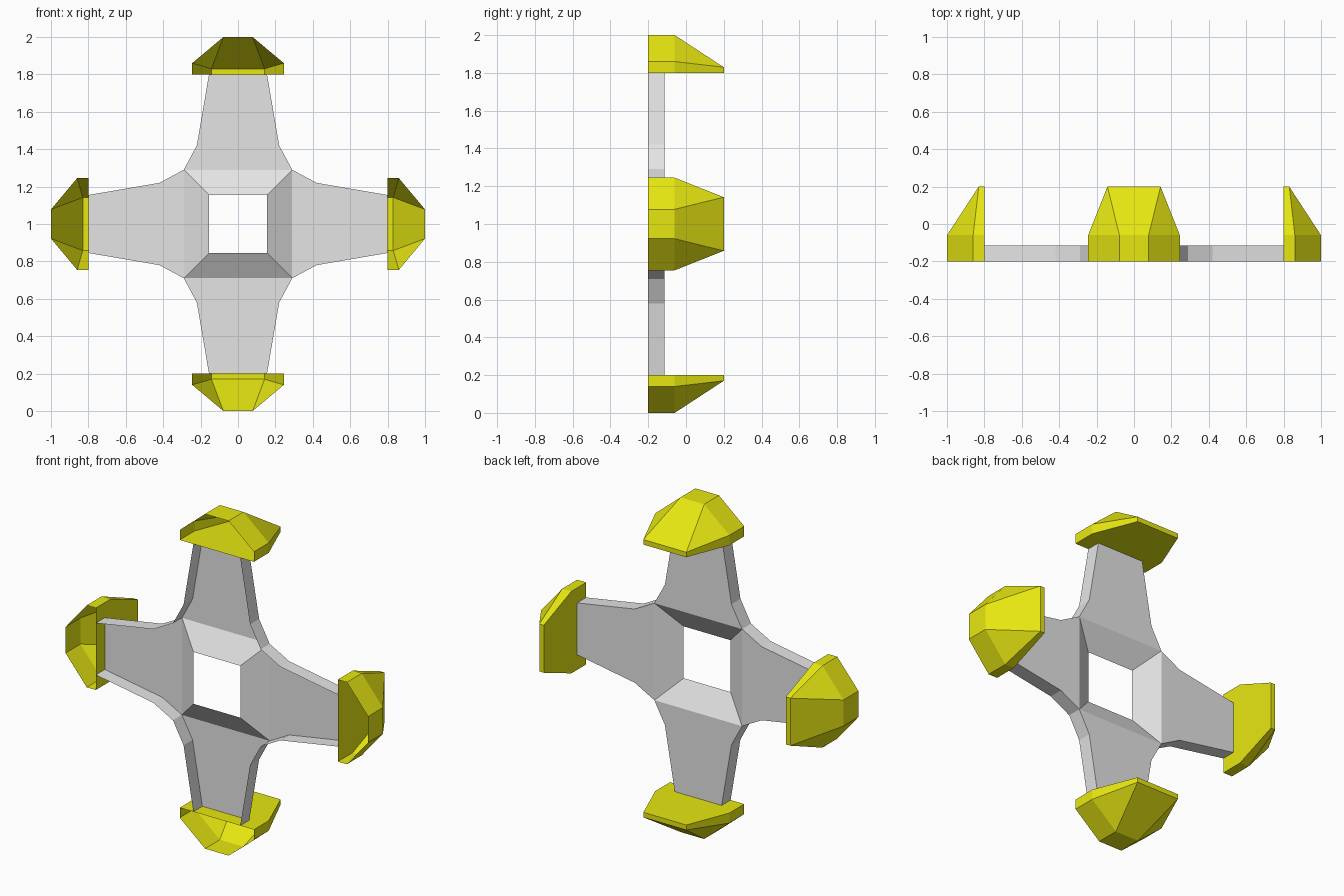
import bpy
import bmesh
import math
from mathutils import Matrix, Vector

cube = bpy.data.objects.get("Cube")
if cube:
    bpy.data.objects.remove(cube, do_unlink=True)

FRONT = -0.2      # open front rim
ARM_BACK = -0.115  # rear skin of the arms
TIP = 0.2         # rear tip of the caps


def material(name, color):
    mat = bpy.data.materials.new(name)
    mat.use_nodes = True
    mat.diffuse_color = color
    mat.node_tree.nodes["Principled BSDF"].inputs["Base Color"].default_value = color
    return mat


grey = material("light grey", (0.78, 0.78, 0.78, 1))
yellow = material("yellow", (0.8, 0.8, 0.006, 1))


def shell(name, faces, inside, angle, mat):
    """Open shell: faces point away from 'inside', then turn about the hub axis."""
    bm = bmesh.new()
    for pts in faces:
        bm.faces.new([bm.verts.new(p) for p in pts])
    bmesh.ops.remove_doubles(bm, verts=bm.verts, dist=0.0001)
    bm.normal_update()
    for f in bm.faces:
        if f.normal.dot(f.calc_center_median() - Vector(inside)) < 0:
            f.normal_flip()
    bm.transform(Matrix.Translation((0, 0, 1)) @ Matrix.Rotation(angle, 4, 'Y'))
    mesh = bpy.data.meshes.new(name)
    bm.to_mesh(mesh)
    bm.free()
    mesh.materials.append(mat)
    obj = bpy.data.objects.new(name, mesh)
    bpy.context.collection.objects.link(obj)


def mirrored(pts):
    return [(x, y, -z) for x, y, z in pts]


def bridge(pts):
    """Close a chain of points with its mirror image across the middle."""
    return pts + mirrored(pts)[::-1]


# Arm: flat rear skin, side walls and a slope down to the square hole
edge = [(0.29, 0.29), (0.42, 0.22), (0.8, 0.155)]
back = [(r, ARM_BACK, t) for r, t in edge]
rim = [(r, FRONT, t) for r, t in edge]
arm_faces = [bridge(back), bridge([back[0], (0.155, FRONT, 0.155)])]
for i in range(2):
    wall = [back[i], back[i + 1], rim[i + 1], rim[i]]
    arm_faces += [wall, mirrored(wall)]

# Cap: faceted half dome with a flat inner plate
base = [(0.8, y, t) for y, t in ((FRONT, 0.245), (-0.06, 0.245), (TIP, 0.142))]
side = [(0.86, FRONT, 0.245), (0.86, -0.06, 0.245), (0.83, TIP, 0.142)]
crown = [(1.0, FRONT, 0.078), (1.0, -0.06, 0.078)]
cap_faces = [
    bridge(base),
    bridge(crown),
    bridge([crown[1], side[2]]),
    bridge([side[2], base[2]]),
]
for face in (
    [base[0], base[1], side[1], side[0]],
    [base[1], base[2], side[2], side[1]],
    [side[0], side[1], crown[1], crown[0]],
    [side[1], side[2], crown[1]],
):
    cap_faces += [face, mirrored(face)]

for i, where in enumerate(("left", "bottom", "right", "top")):
    turn = i * math.pi / 2
    shell(where + "_arm", arm_faces, (0.5, FRONT, 0), turn, grey)
    shell(where + "_cap", cap_faces, (0.85, -0.1, 0), turn, yellow)
